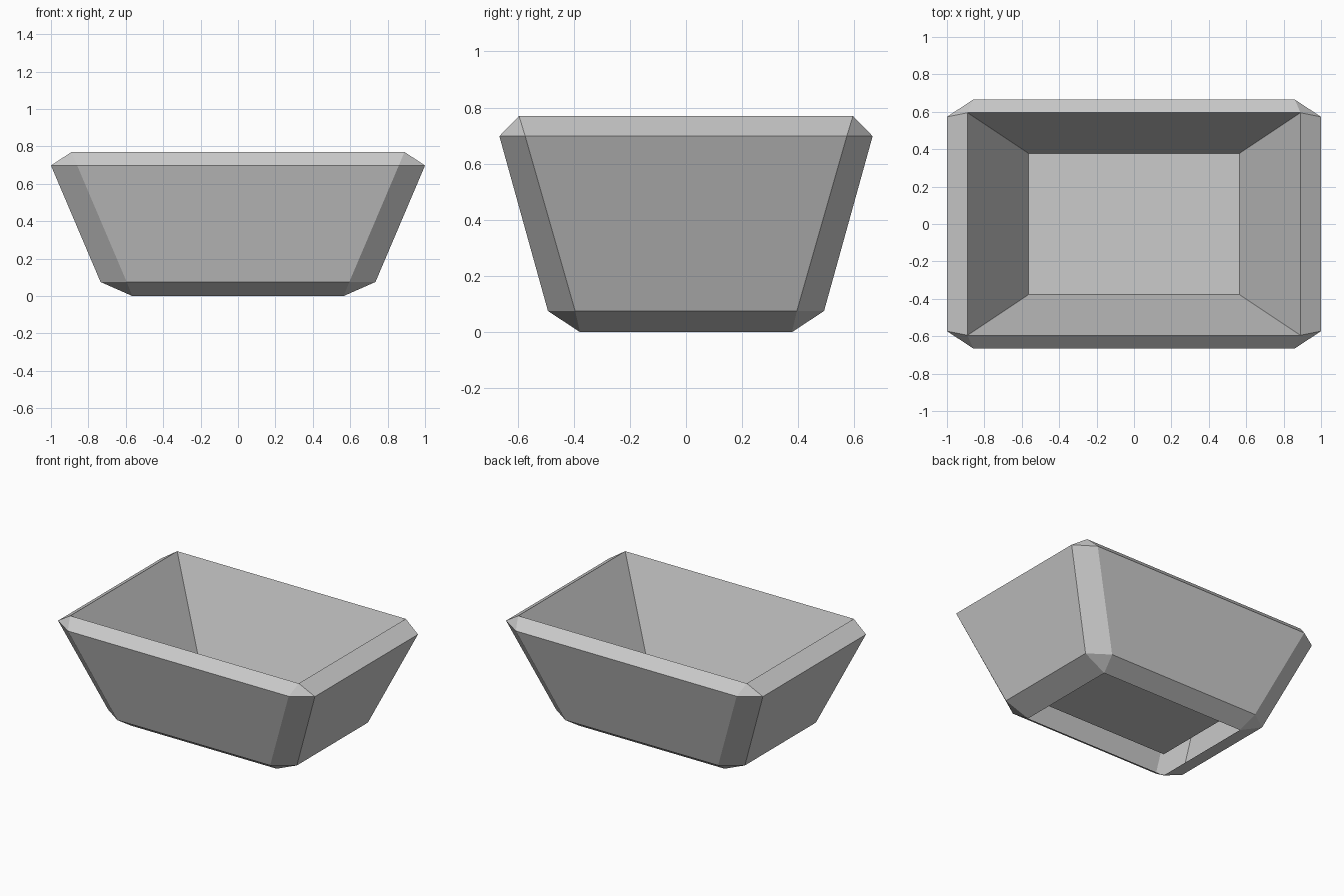
import bpy, bmesh

if "Cube" in bpy.data.objects:
    bpy.data.objects.remove(bpy.data.objects["Cube"])

bm = bmesh.new()


def rect(x, y, z):
    # counter-clockwise rectangular ring
    return [bm.verts.new((sx * x, sy * y, z))
            for sx, sy in ((1, 1), (-1, 1), (-1, -1), (1, -1))]


def cut_rect(x, y, cx, cy, z):
    # ring with cut corners, two points per corner, counter-clockwise
    pts = [((x, cy), (cx, y)), ((-cx, y), (-x, cy)),
           ((-x, -cy), (-cx, -y)), ((cx, -y), (x, -cy))]
    return [[bm.verts.new((*p, z)) for p in pair] for pair in pts]


foot = rect(0.565, 0.378, 0.0)
low = cut_rect(0.735, 0.492, 0.595, 0.395, 0.075)
high = cut_rect(1.0, 0.665, 0.86, 0.573, 0.698)
rim = rect(0.89, 0.595, 0.77)
floor = rect(0.565, 0.378, 0.156)

for i in range(4):
    j = (i + 1) % 4
    a, b, c, d = low[i][1], low[j][0], high[j][0], high[i][1]
    # outer wall with its lower and upper chamfers
    bm.faces.new((b, a, d, c)[::-1])
    bm.faces.new((foot[i], foot[j], b, a))
    bm.faces.new((d, c, rim[j], rim[i]))
    # cut corner
    bm.faces.new((low[i][0], low[i][1], high[i][1], high[i][0]))
    bm.faces.new((foot[i], low[i][1], low[i][0]))
    bm.faces.new((high[i][0], high[i][1], rim[i]))
    # inner wall
    bm.faces.new((rim[i], rim[j], floor[j], floor[i]))

# raised inner floor; the underside stays open
bm.faces.new(floor)
bmesh.ops.recalc_face_normals(bm, faces=bm.faces[:])
# make sure the floor faces up
bm.faces.ensure_lookup_table()
bm.normal_update()
if bm.faces[-1].normal.z < 0:
    bmesh.ops.reverse_faces(bm, faces=bm.faces[:])

mesh = bpy.data.meshes.new("basin")
bm.to_mesh(mesh)
bm.free()
bpy.context.collection.objects.link(bpy.data.objects.new("basin", mesh))
